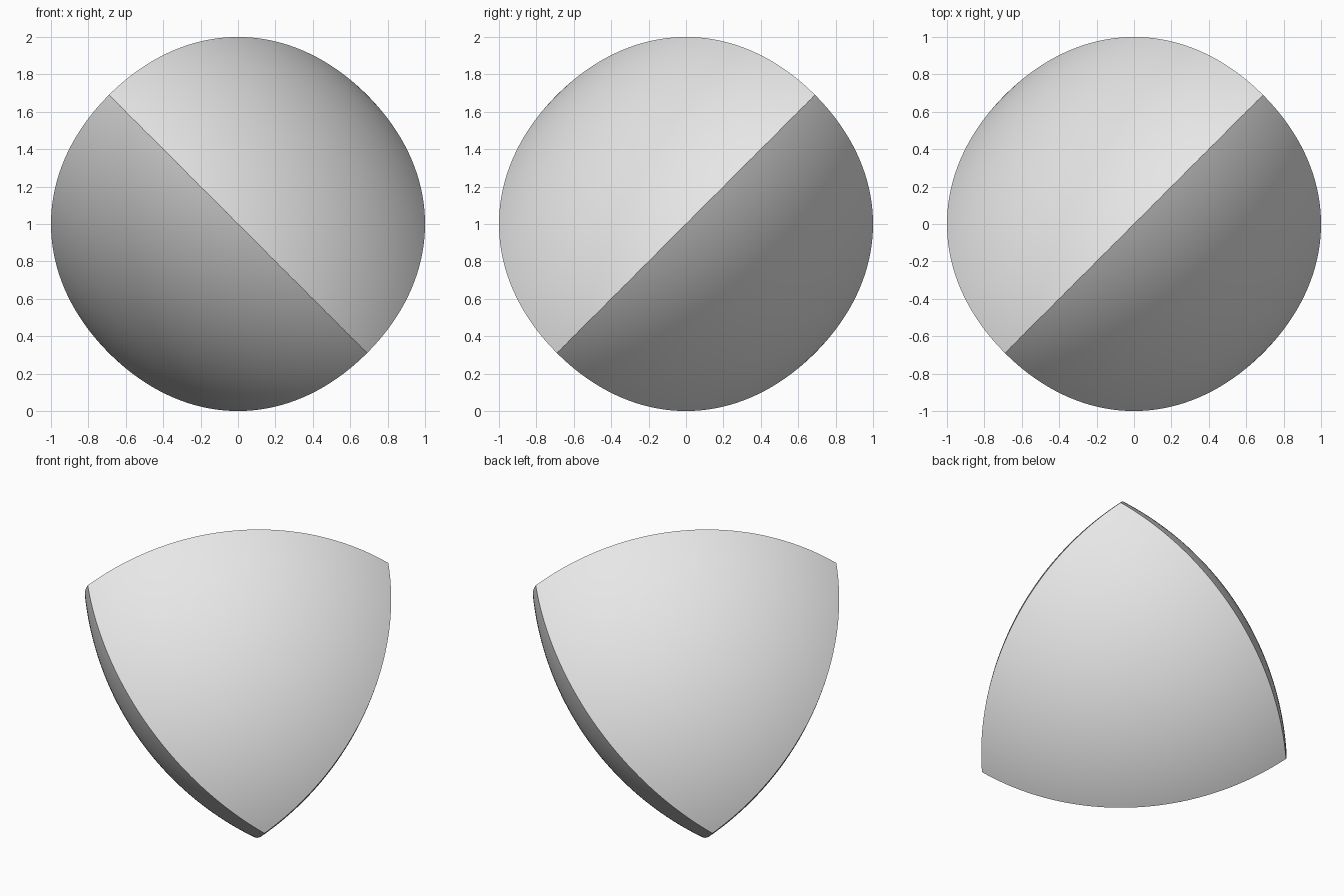
import bpy
import bmesh
from math import sqrt
from mathutils import Vector

cube = bpy.data.objects.get("Cube")
if cube:
    bpy.data.objects.remove(cube, do_unlink=True)

# Corners sit on alternate corners of a cube; opposite edge peaks are 2 apart
edge = 2 / (sqrt(3) - sqrt(2) / 2)
half = edge / (2 * sqrt(2))
corners = [Vector(s) * half for s in
           ((1, 1, 1), (-1, -1, 1), (1, -1, -1), (-1, 1, -1))]


def reach(direction, centre):
    """Distance from the origin to the sphere about a corner."""
    b = direction.dot(centre)
    return b + sqrt(b * b - centre.length_squared + edge * edge)


# Start from a plain tetrahedron and divide it finely
bm = bmesh.new()
verts = [bm.verts.new(c) for c in corners]
for skip in range(4):
    bm.faces.new([v for i, v in enumerate(verts) if i != skip])
bmesh.ops.recalc_face_normals(bm, faces=bm.faces[:])
for _ in range(6):
    bmesh.ops.subdivide_edges(bm, edges=bm.edges[:], cuts=1, use_grid_fill=True)

# Push every point out to the shared volume of the four corner spheres
for v in bm.verts:
    d = v.co.normalized()
    v.co = d * min(reach(d, c) for c in corners) + Vector((0, 0, 1))
bmesh.ops.triangulate(bm, faces=bm.faces[:])
bmesh.ops.recalc_face_normals(bm, faces=bm.faces[:])

mesh = bpy.data.meshes.new("rounded_tetrahedron")
bm.to_mesh(mesh)
bm.free()
body = bpy.data.objects.new("rounded_tetrahedron", mesh)
bpy.context.collection.objects.link(body)

# Light grey surface
grey = bpy.data.materials.new("light_grey")
grey.use_nodes = True
colour = (0.8, 0.8, 0.8, 1)
grey.diffuse_color = colour
for node in grey.node_tree.nodes:
    if node.type == "BSDF_PRINCIPLED":
        node.inputs["Base Color"].default_value = colour
mesh.materials.append(grey)

# Smooth faces with crisp edges
bpy.ops.object.select_all(action="DESELECT")
body.select_set(True)
bpy.context.view_layer.objects.active = body
bpy.ops.object.shade_smooth_by_angle(angle=0.6)
